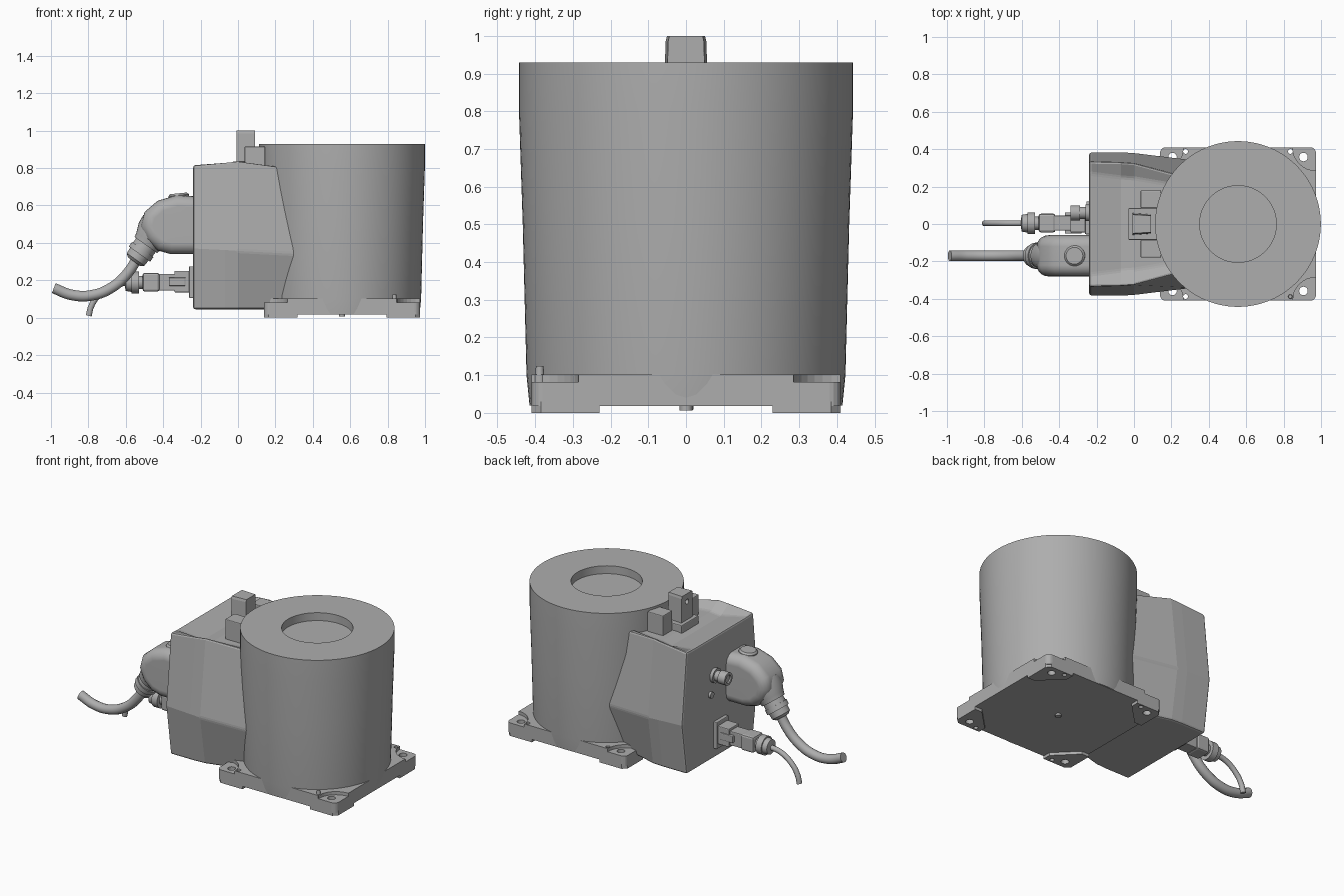
import bpy, bmesh, math
from mathutils import Vector

if "Cube" in bpy.data.objects:
    bpy.data.objects.remove(bpy.data.objects["Cube"], do_unlink=True)

grey = bpy.data.materials.new("cast_grey")
grey.use_nodes = True
colour = (0.42, 0.42, 0.42, 1)
grey.diffuse_color = colour
for node in grey.node_tree.nodes:
    if node.type == 'BSDF_PRINCIPLED':
        node.inputs["Base Color"].default_value = colour
        node.inputs["Roughness"].default_value = 0.6


def add_object(name, bm, smooth=None):
    bmesh.ops.recalc_face_normals(bm, faces=bm.faces[:])
    mesh = bpy.data.meshes.new(name)
    bm.to_mesh(mesh)
    bm.free()
    mesh.materials.append(grey)
    ob = bpy.data.objects.new(name, mesh)
    bpy.context.collection.objects.link(ob)
    if smooth:
        bpy.ops.object.select_all(action='DESELECT')
        ob.select_set(True)
        bpy.context.view_layer.objects.active = ob
        bpy.ops.object.shade_smooth_by_angle(angle=math.radians(smooth))
    return ob


def bevel(ob, width, segments=2, angle=30):
    mod = ob.modifiers.new("bevel", 'BEVEL')
    mod.width, mod.segments = width, segments
    mod.limit_method = 'ANGLE'
    mod.angle_limit = math.radians(angle)


def cut(ob, cutter):
    mod = ob.modifiers.new("cut", 'BOOLEAN')
    mod.object, mod.operation, mod.solver = cutter, 'DIFFERENCE', 'EXACT'


def loft(bm, rings):
    # Skin between rings of equal point count and cap both ends
    loops = [[bm.verts.new(p) for p in ring] for ring in rings]
    n = len(loops[0])
    for a, b in zip(loops, loops[1:]):
        for i in range(n):
            j = (i + 1) % n
            bm.faces.new((a[i], a[j], b[j], b[i]))
    bm.faces.new(loops[0])
    bm.faces.new(loops[-1])


def prism(bm, outline, z0, z1):
    loft(bm, [[(x, y, z) for x, y in outline] for z in (z0, z1)])


def box(name, x0, x1, y0, y1, z0, z1, round_by=0.005):
    bm = bmesh.new()
    prism(bm, [(x0, y0), (x1, y0), (x1, y1), (x0, y1)], z0, z1)
    ob = add_object(name, bm)
    bevel(ob, round_by)
    return ob


def lathe(bm, start, direction, profile, sides=32):
    # Profile is (distance along axis, radius)
    turn = Vector(direction).to_track_quat('Z', 'Y')
    rings = []
    for d, r in profile:
        rings.append([Vector(start) + turn @ Vector((
            r * math.cos(math.tau * i / sides), r * math.sin(math.tau * i / sides), d))
            for i in range(sides)])
    loft(bm, rings)


def turned(name, start, direction, profile, sides=32):
    bm = bmesh.new()
    lathe(bm, start, direction, profile, sides)
    return add_object(name, bm, 35 if sides > 8 else None)


def cable(name, y, points, radius):
    data = bpy.data.curves.new(name, 'CURVE')
    data.dimensions = '3D'
    data.bevel_depth, data.bevel_resolution = radius, 5
    data.use_fill_caps = True
    spline = data.splines.new('BEZIER')
    spline.bezier_points.add(len(points) - 1)
    for bp, (x, z) in zip(spline.bezier_points, points):
        bp.co = (x, y, z)
        bp.handle_left_type = bp.handle_right_type = 'AUTO'
    data.materials.append(grey)
    ob = bpy.data.objects.new(name, data)
    bpy.context.collection.objects.link(ob)


CX = 0.556
corners = [(sx, sy) for sx in (-1, 1) for sy in (-1, 1)]
HX, HY = 0.417, 0.41

# Tapered drum with a round recess in its top
turned("drum", (CX, 0, 0), (0, 0, 1),
       [(0.02, 0.415), (0.1, 0.423), (0.5, 0.433), (0.8, 0.443), (0.93, 0.443),
        (0.93, 0.205), (0.88, 0.205)], 96)

# Base plate with rounded corners
bm = bmesh.new()
outline = []
for sx, sy, a0 in ((1, 1, 0), (-1, 1, 90), (-1, -1, 180), (1, -1, 270)):
    for k in range(5):
        a = math.radians(a0 + k * 22.5)
        outline.append((CX + sx * (HX - 0.03) + 0.03 * math.cos(a),
                        sy * (HY - 0.03) + 0.03 * math.sin(a)))
prism(bm, outline, 0.018, 0.102)
plate = add_object("base_plate", bm)

# Corner feet under the plate
bm = bmesh.new()
for sx, sy in corners:
    foot = [(0.025, 0), (0.18, 0), (0.18, 0.05), (0.05, 0.18), (0, 0.18), (0, 0.025)]
    prism(bm, [(CX + sx * (HX - a), sy * (HY - b)) for a, b in foot], 0, 0.03)
feet = add_object("corner_feet", bm)

# Cutters for the corner pockets and bolt holes
bm = bmesh.new()
for sx, sy in corners:
    lathe(bm, (CX + sx * HX, sy * HY, 0.082), (0, 0, 1), [(0, 0.125), (0.1, 0.125)])
pockets = add_object("pocket_cutter", bm)
bm = bmesh.new()
for sx, sy in corners:
    for dx, y, r in ((0.35, 0.358, 0.023), (0.28, 0.388, 0.013)):
        lathe(bm, (CX + sx * dx, sy * y, -0.05), (0, 0, 1), [(0, r), (0.2, r)], 20)
holes = add_object("hole_cutter", bm)
for cutter in (pockets, holes):
    cutter.hide_render = True
    cutter.display_type = 'WIRE'
    cutter.hide_set(True)
cut(plate, pockets)
cut(plate, holes)
cut(feet, holes)
turned("locating_pin", (0.836, -0.388, 0.05), (0, 0, 1),
       [(0, 0.012), (0.03, 0.012), (0.03, 0.018), (0.05, 0.018), (0.05, 0.012), (0.075, 0.01)], 16)
turned("underside_nub", (CX, 0, 0.006), (0, 0, 1), [(0, 0.017), (0.02, 0.017)], 16)

# Rear housing: faceted sides, widest at the crease, with a dished top
stations = [  # x, bottom y, crease y, crease z, top y, top z, panel y, panel z
    (-0.24, 0.335, 0.382, 0.37, 0.335, 0.815, 0.27, 0.812),
    (-0.07, 0.335, 0.382, 0.362, 0.33, 0.833, 0.25, 0.78),
    (0.0, 0.33, 0.38, 0.357, 0.325, 0.84, 0.245, 0.79),
    (0.32, 0.24, 0.342, 0.34, 0.24, 0.793, 0.19, 0.79)]
bm = bmesh.new()
rings = []
for x, yb, yc, zc, yt, zt, yp, zp in stations:
    half = [(yb, 0.045), (yc, zc), (yt, zt), (yp, zp)]
    ring = half + [(-y, z) for y, z in reversed(half)]
    rings.append([(x, y, z) for y, z in ring])
loft(bm, rings)
housing = add_object("rear_housing", bm)
bevel(housing, 0.012, 2, 20)

# Bracket on the housing top
bm = bmesh.new()
loft(bm, [[(x, y * s, z) for x, y in ((-0.008, -0.057), (0.09, -0.05), (0.09, 0.05), (-0.008, 0.057))]
          for z, s in ((0.77, 1.05), (0.985, 0.95), (1.0, 0.88))])
post = add_object("bracket_post", bm)
bm = bmesh.new()
lathe(bm, (-0.05, 0, 0.95), (1, 0, 0), [(0, 0.016), (0.09, 0.016)], 20)
slot = add_object("post_hole_cutter", bm)
slot.hide_render = True
slot.hide_set(True)
cut(post, slot)
for side, s in (("left", 1), ("right", -1)):
    y0, y1 = sorted((s * 0.085, s * 0.18))
    box("bracket_block_" + side, 0.035, 0.145, y0, y1, 0.77, 0.915)
box("bracket_foot", -0.03, 0.14, -0.085, 0.085, 0.76, 0.835)

# Large angled connector
Y = -0.17
hood = [(-0.15, 0.645), (-0.33, 0.655), (-0.43, 0.625), (-0.5, 0.565), (-0.52, 0.49),
        (-0.49, 0.415), (-0.43, 0.36), (-0.36, 0.34), (-0.15, 0.34)]
bm = bmesh.new()
loft(bm, [[(x, y, z) for x, z in hood] for y in (Y - 0.11, Y + 0.11)])
shell = add_object("connector_hood", bm)
for p in shell.data.polygons:
    p.use_smooth = True
bevel(shell, 0.06, 5, 60)
shell.modifiers.new("normals", 'WEIGHTED_NORMAL')
turned("hood_cap", (-0.315, Y, 0.63), (-0.1, 0, 1), [(0, 0.055), (0.025, 0.055), (0.035, 0.045)])
down = (-0.58, 0, -0.81)
turned("connector_neck", (-0.42, Y, 0.49), down,
       [(0, 0.105), (0.05, 0.1), (0.1, 0.08), (0.125, 0.074)])
turned("connector_gland", (-0.492, Y, 0.389), down,
       [(0, 0.064), (0.03, 0.064), (0.03, 0.07), (0.06, 0.07), (0.06, 0.06),
        (0.095, 0.058), (0.11, 0.04)])
cable("large_cable", Y, [(-0.53, 0.335), (-0.585, 0.245), (-0.67, 0.165), (-0.78, 0.12),
                         (-0.89, 0.122), (-0.985, 0.158)], 0.029)

# Small straight connector
box("small_flange", -0.262, -0.23, -0.055, 0.065, 0.105, 0.275)
box("small_socket", -0.34, -0.25, -0.045, 0.055, 0.135, 0.25)
box("small_plug", -0.43, -0.33, -0.035, 0.045, 0.145, 0.235)
box("small_latch", -0.37, -0.28, -0.052, 0.062, 0.17, 0.215)
box("small_body", -0.51, -0.42, -0.045, 0.055, 0.14, 0.24, 0.012)
turned("small_gland", (-0.5, 0.004, 0.188), (-1, 0, 0),
       [(0, 0.035), (0.03, 0.035), (0.03, 0.058), (0.07, 0.058), (0.07, 0.05), (0.1, 0.045), (0.105, 0.02)])
cable("small_cable", 0.004, [(-0.58, 0.188), (-0.67, 0.172), (-0.745, 0.12),
                             (-0.785, 0.06), (-0.798, 0.01)], 0.016)

# Round sockets on the end face
turned("round_socket", (-0.23, 0.06, 0.57), (-1, 0, 0),
       [(0, 0.045), (0.03, 0.045), (0.03, 0.032), (0.06, 0.032), (0.06, 0.04), (0.11, 0.04), (0.11, 0.025), (0.1, 0.025)])
turned("vent_plug", (-0.23, 0.1, 0.46), (-1, 0, 0), [(0, 0.02), (0.025, 0.02)], 16)
